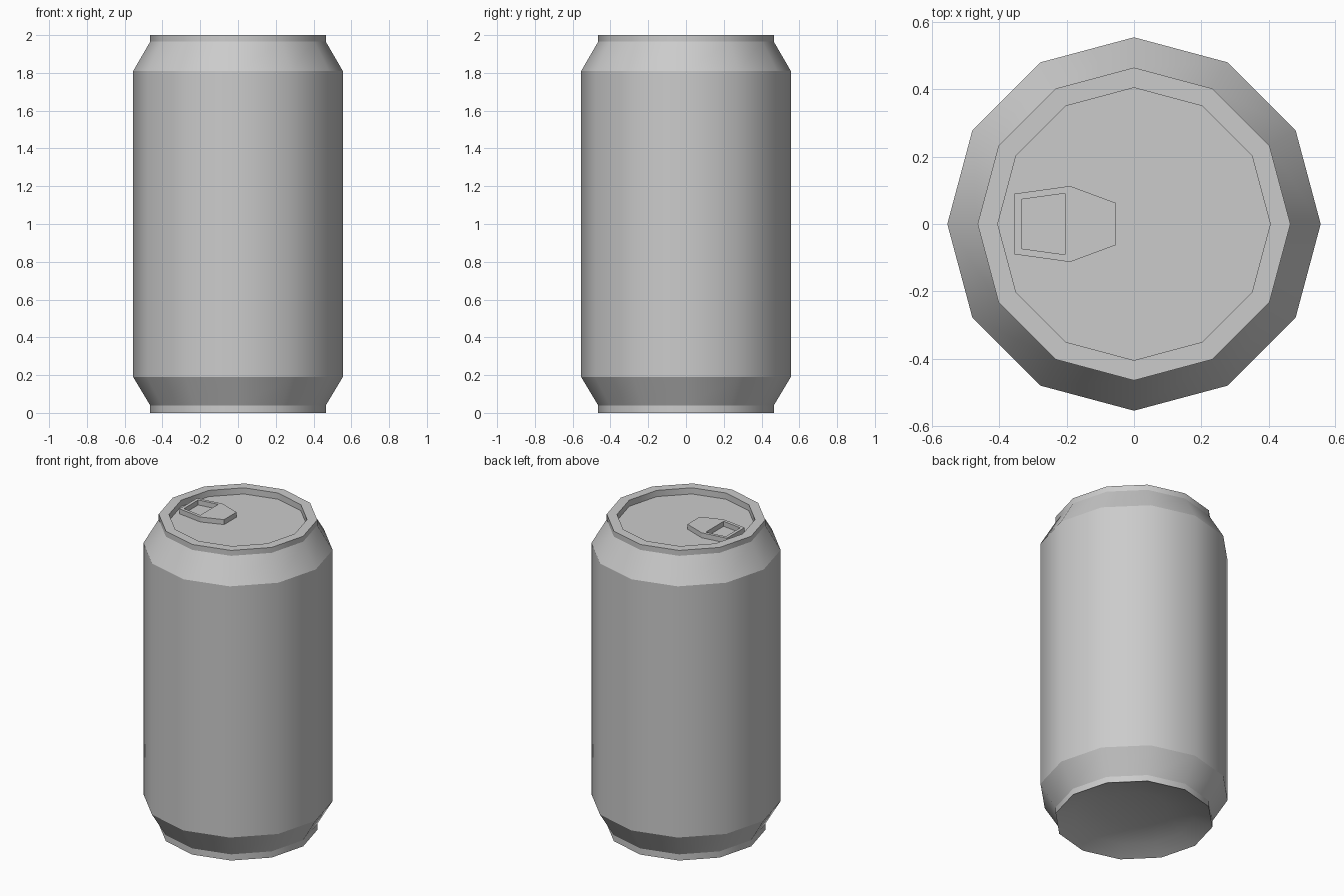
import bpy, bmesh, math

if "Cube" in bpy.data.objects:
    bpy.data.objects.remove(bpy.data.objects["Cube"])

SIDES = 12

# Can shell: (radius, height, sharp ring) from dome centre underneath to the lid centre
PROFILE = [
    (0.0, 0.085, False), (0.20, 0.075, False), (0.36, 0.045, False),
    (0.465, 0.0, True), (0.465, 0.04, True),
    (0.555, 0.19, True), (0.555, 1.81, True),
    (0.465, 1.965, True), (0.465, 2.0, True),
    (0.405, 2.0, True), (0.405, 1.96, True),
]


def lathe(name, profile):
    bm = bmesh.new()
    rings = []
    for r, z, _ in profile:
        n = SIDES if r > 0 else 1
        rings.append([bm.verts.new((r * math.cos(math.tau * i / SIDES),
                                    r * math.sin(math.tau * i / SIDES), z))
                      for i in range(n)])
    for a, b in zip(rings, rings[1:]):
        for i in range(SIDES):
            j = (i + 1) % SIDES
            if len(a) == 1:
                bm.faces.new((a[0], b[j], b[i]))
            else:
                bm.faces.new((a[i], a[j], b[j], b[i]))
    bm.faces.new(rings[-1])
    # Smooth around the can, crisp along each ring
    for f in bm.faces:
        f.smooth = True
    for ring, (r, _, sharp) in zip(rings, profile):
        if sharp:
            for i in range(SIDES):
                bm.edges.get((ring[i], ring[(i + 1) % SIDES])).smooth = False
    bmesh.ops.recalc_face_normals(bm, faces=bm.faces)
    mesh = bpy.data.meshes.new(name)
    bm.to_mesh(mesh)
    bm.free()
    obj = bpy.data.objects.new(name, mesh)
    bpy.context.collection.objects.link(obj)
    return obj


def plate(name, half_outlines, z0, z1):
    """Flat extruded plate from outlines mirrored across y = 0; later outlines are holes."""
    curve = bpy.data.curves.new(name, 'CURVE')
    curve.dimensions = '2D'
    curve.fill_mode = 'BOTH'
    curve.extrude = (z1 - z0) / 2
    for half in half_outlines:
        pts = half + [(x, -y) for x, y in reversed(half)]
        s = curve.splines.new('POLY')
        s.points.add(len(pts) - 1)
        for p, (x, y) in zip(s.points, pts):
            p.co = (x, y, 0, 1)
        s.use_cyclic_u = True
        s.use_smooth = False
    obj = bpy.data.objects.new(name, curve)
    obj.location.z = (z0 + z1) / 2
    bpy.context.collection.objects.link(obj)
    bpy.context.view_layer.objects.active = obj
    obj.select_set(True)
    bpy.ops.object.convert(target='MESH')
    return obj


lathe("can_body", PROFILE)

# Pull tab with a finger hole
plate("pull_tab",
      [[(-0.355, 0.09), (-0.19, 0.113), (-0.055, 0.063)],
       [(-0.335, 0.073), (-0.205, 0.091)]],
      1.958, 1.992)
